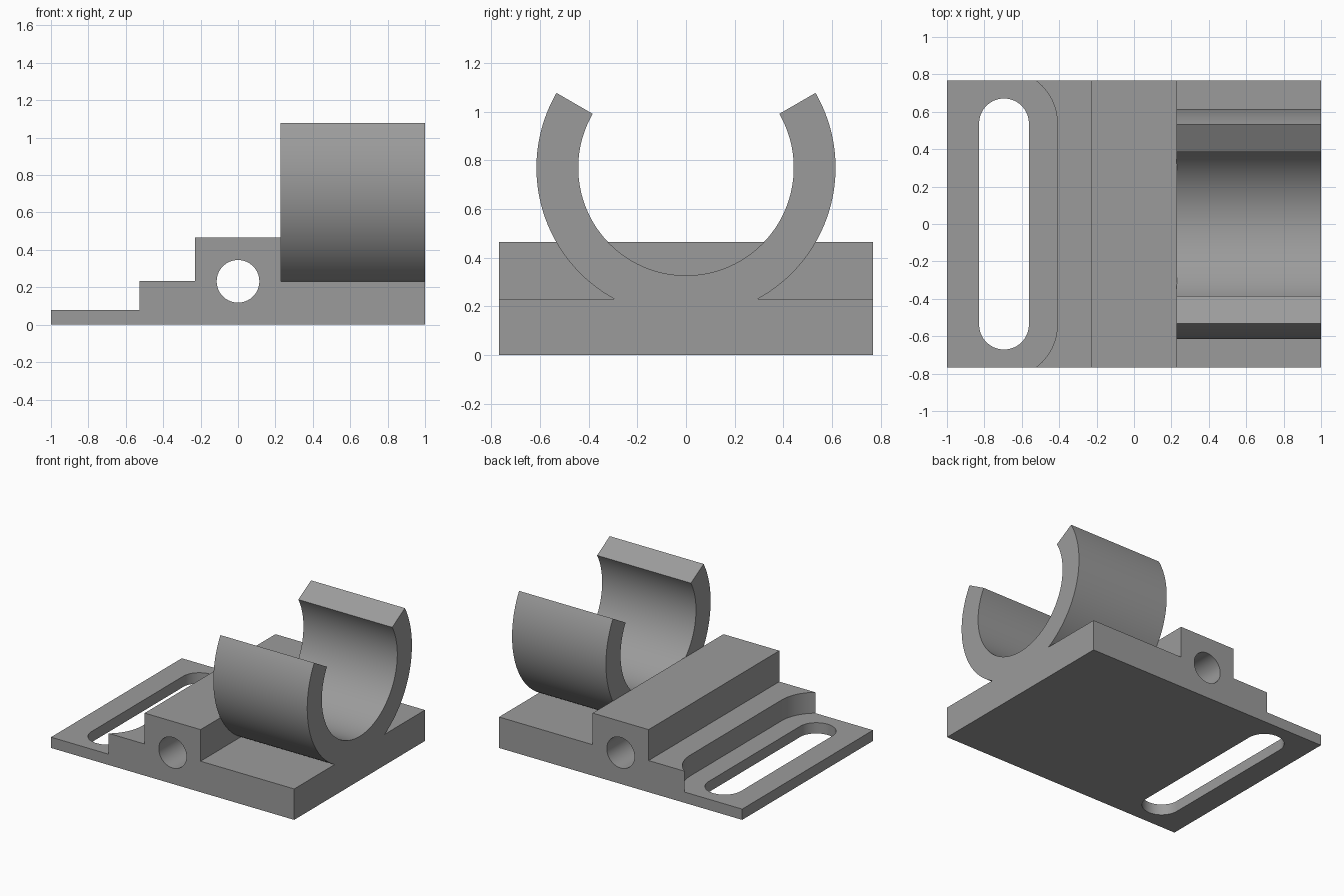
import bpy, bmesh, math

if "Cube" in bpy.data.objects:
    bpy.data.objects.remove(bpy.data.objects["Cube"])

GREY = bpy.data.materials.new("plain_grey")
GREY.diffuse_color = (0.33, 0.33, 0.33, 1)
GREY.use_nodes = True
GREY.node_tree.nodes["Principled BSDF"].inputs["Base Color"].default_value = GREY.diffuse_color


def prism(name, outline, axis, lo, hi):
    """Extrude a 2D outline along an axis between lo and hi."""
    place = {"x": lambda a, b, t: (t, a, b),
             "y": lambda a, b, t: (a, t, b),
             "z": lambda a, b, t: (a, b, t)}[axis]
    bm = bmesh.new()
    face = bm.faces.new([bm.verts.new(place(a, b, lo)) for a, b in outline])
    ext = bmesh.ops.extrude_face_region(bm, geom=[face])
    shift = place(0, 0, hi - lo)
    bmesh.ops.translate(bm, vec=shift,
                        verts=[g for g in ext["geom"] if isinstance(g, bmesh.types.BMVert)])
    bmesh.ops.recalc_face_normals(bm, faces=bm.faces)
    mesh = bpy.data.meshes.new(name)
    bm.to_mesh(mesh)
    bm.free()
    obj = bpy.data.objects.new(name, mesh)
    bpy.context.collection.objects.link(obj)
    mesh.materials.append(GREY)
    return obj


def arc(cx, cy, r, a0, a1, n):
    """Points on an arc, angles in degrees."""
    angles = [math.radians(a0 + (a1 - a0) * i / n) for i in range(n + 1)]
    return [(cx + r * math.cos(a), cy + r * math.sin(a)) for a in angles]


def cut(obj, cutter):
    mod = obj.modifiers.new(cutter.name, "BOOLEAN")
    mod.operation, mod.solver, mod.object = "DIFFERENCE", "EXACT", cutter
    bpy.context.view_layer.objects.active = obj
    bpy.ops.object.modifier_apply(modifier=mod.name)
    bpy.data.objects.remove(cutter)


def smooth(obj):
    bpy.ops.object.select_all(action="DESELECT")
    obj.select_set(True)
    bpy.context.view_layer.objects.active = obj
    bpy.ops.object.shade_smooth_by_angle(angle=math.radians(30))


# stepped base with the raised cross block
W = 0.768
base = prism("base", [(-1, 0), (1, 0), (1, 0.23), (0.23, 0.23), (0.23, 0.465),
                      (-0.23, 0.465), (-0.23, 0.235), (-1, 0.235)], "y", -W, W)

# recess that leaves the thin plate, with rounded inner corners
SX, SY = -0.695, 0.538
cut(base, prism("recess", [(-1.2, -0.823)] + arc(SX, -SY, 0.285, -90, 0, 24)
                + arc(SX, SY, 0.285, 0, 90, 24) + [(-1.2, 0.823)], "z", 0.08, 0.6))

# long slot through the plate
cut(base, prism("slot", arc(SX, SY, 0.133, 0, 180, 32)
                + arc(SX, -SY, 0.133, 180, 360, 32), "z", -0.2, 0.4))

# round bore through the block
cut(base, prism("bore", arc(0, 0.232, 0.114, 0, 360, 64)[:-1], "y", -1, 1))
smooth(base)

# open ring cradle, its foot trimmed flat on the base
CZ, R_OUT, R_IN = 0.77, 0.615, 0.443
foot = math.degrees(math.asin((0.23 - CZ) / R_OUT))
cradle = prism("cradle", arc(0, CZ, R_OUT, 30, foot, 40)
               + arc(0, CZ, R_OUT, -180 - foot, -210, 40)
               + arc(0, CZ, R_IN, -210, 30, 96), "x", 0.228, 1)
smooth(cradle)
